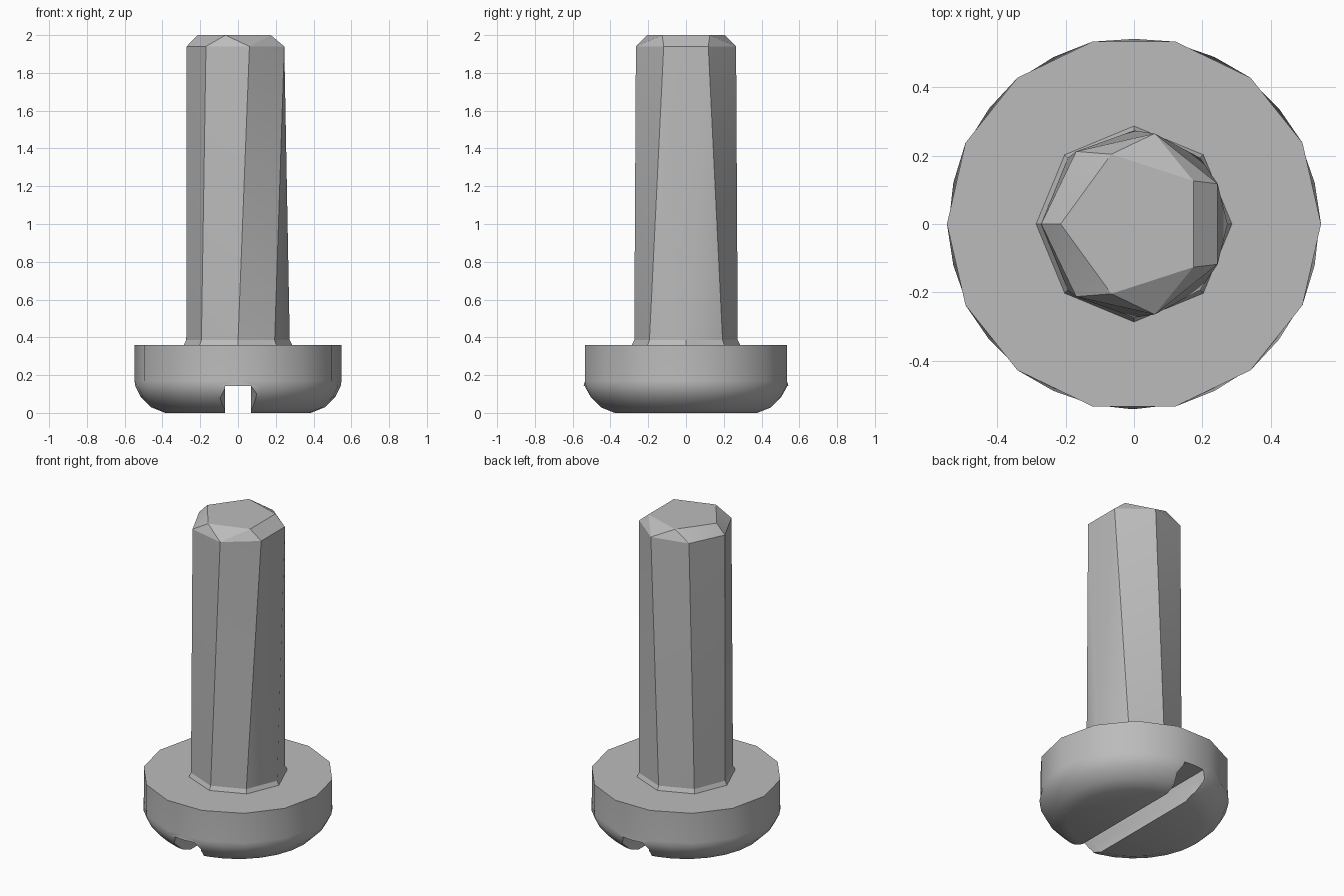
import bpy, bmesh
from math import cos, sin, pi

cube = bpy.data.objects.get("Cube")
if cube:
    bpy.data.objects.remove(cube)

steel = bpy.data.materials.new("grey steel")
steel.use_nodes = True
GREY = (0.5, 0.5, 0.5, 1)
steel.diffuse_color = GREY
steel.node_tree.nodes["Principled BSDF"].inputs["Base Color"].default_value = GREY


def ring(radius, z, sides):
    """Regular polygon with its first corner on -x."""
    return [(-radius * cos(2 * pi * i / sides), -radius * sin(2 * pi * i / sides), z)
            for i in range(sides)]


def finish(name, bm):
    bmesh.ops.recalc_face_normals(bm, faces=bm.faces)
    mesh = bpy.data.meshes.new(name)
    bm.to_mesh(mesh)
    bm.free()
    mesh.materials.append(steel)
    obj = bpy.data.objects.new(name, mesh)
    bpy.context.collection.objects.link(obj)
    return obj


def activate(obj):
    bpy.ops.object.select_all(action='DESELECT')
    obj.select_set(True)
    bpy.context.view_layer.objects.active = obj


def smooth(obj, degrees):
    activate(obj)
    bpy.ops.object.shade_smooth_by_angle(angle=degrees * pi / 180)


def loft(name, rings):
    """Skin rings of equal length and cap both ends."""
    bm = bmesh.new()
    loops = [[bm.verts.new(p) for p in r] for r in rings]
    n = len(loops[0])
    for a, b in zip(loops, loops[1:]):
        for i in range(n):
            j = (i + 1) % n
            bm.faces.new((a[i], a[j], b[j], b[i]))
    bm.faces.new(loops[0])
    bm.faces.new(loops[-1])
    return finish(name, bm)


# Head: 14-sided rim that turns into a rounded lower edge
def rim(radius, z):
    flat = cos(pi / 14)
    return [(x * (flat if i % 2 else 1), y * (flat if i % 2 else 1), z)
            for i, (x, y, z) in enumerate(ring(radius, z, 28))]


head = loft("head", [rim(0.548, 0.36), rim(0.548, 0.17), ring(0.543, 0.14, 28),
                     ring(0.515, 0.085, 28), ring(0.46, 0.03, 28), ring(0.385, 0.0, 28)])

# Slot along y, flared where it breaks through the rim
outline = [(0.07, -0.43), (0.07, 0.43), (0.115, 0.56), (0.115, 0.7),
           (-0.115, 0.7), (-0.115, 0.56), (-0.07, 0.43),
           (-0.07, -0.43), (-0.115, -0.56), (-0.115, -0.7),
           (0.115, -0.7), (0.115, -0.56)]
roof = [(max(-0.07, min(0.07, x)), y, 0.142) for x, y in outline]
cutter = loft("slot_cutter", [[(x, y, -0.1) for x, y in outline],
                              [(x, y, 0.08) for x, y in outline], roof])
cutter.hide_render = True
cut = head.modifiers.new("slot", 'BOOLEAN')
cut.operation = 'DIFFERENCE'
cut.solver = 'EXACT'
cut.object = cutter
activate(head)
bpy.ops.object.modifier_apply(modifier=cut.name)
bpy.data.objects.remove(cutter)
smooth(head, 32)

# Small fillet between head and shaft
fillet = loft("shaft_fillet", [ring(0.288, 0.358, 8), ring(0.274, 0.385, 8)])
smooth(fillet, 20)

# Shaft: eight sides at the foot, seven at the shoulder, five on the tip
bm = bmesh.new()
for p in ring(0.274, 0.38, 8) + ring(0.272, 1.94, 7) + ring(0.215, 2.0, 5):
    bm.verts.new(p)
bmesh.ops.convex_hull(bm, input=bm.verts)
bmesh.ops.dissolve_limit(bm, angle_limit=0.01, verts=bm.verts, edges=bm.edges)
shaft = finish("shaft", bm)
smooth(shaft, 26)
